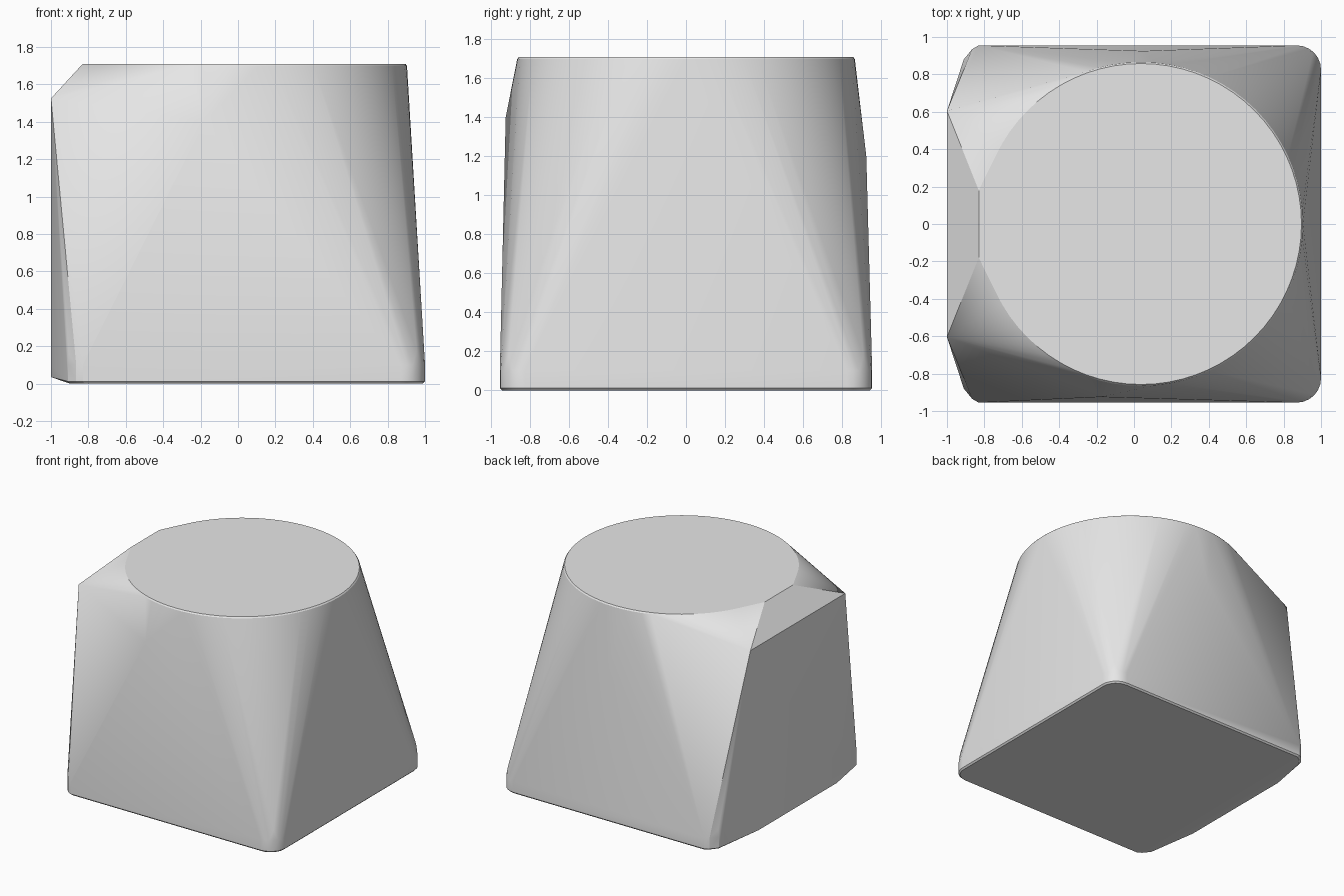
import bpy
import bmesh
from math import sin, cos, pi, radians

cube = bpy.data.objects.get("Cube")
if cube:
    bpy.data.objects.remove(cube, do_unlink=True)

grey = bpy.data.materials.new("plain grey")
grey.use_nodes = True
grey.diffuse_color = (0.8, 0.8, 0.8, 1)
grey.node_tree.nodes["Principled BSDF"].inputs["Base Color"].default_value = (0.8, 0.8, 0.8, 1)

HEIGHT = 1.71
HALF_Y = 0.955
points = []


def ring(radius, z, count=72):
    """Circle of the round top, slightly off centre."""
    for i in range(count):
        a = 2 * pi * i / count
        points.append((0.0375 + radius * cos(a), radius * sin(a), z))


def base_outline(z, inset=0.0):
    """Rounded corners on the +x side, chamfered corners on the -x side."""
    r = 0.13
    for side in (-1, 1):
        for i in range(7):
            a = pi / 2 * i / 6
            points.append((1 - r + (r - inset) * cos(a),
                           side * (HALF_Y - r + (r - inset) * sin(a)), z))
        for x, y in ((-0.83, HALF_Y), (-0.865, 0.935), (-0.91, 0.88)):
            points.append((x + inset, side * (y - inset), z))


# Round top with a fine bevel
ring(0.858, HEIGHT)
ring(0.866, HEIGHT - 0.01)

# Base with a fine bevel and short upright corners
base_outline(0, 0.012)
base_outline(0.012)
base_outline(0.1)

for side in (-1, 1):
    # Straight edge of the top, facing the lip
    points.append((-0.83, side * 0.18, HEIGHT))
    # Lip and the flat side below it
    points.append((-1, side * 0.605, 1.525))
    points.append((-1, side * 0.56, 0.1))
    points.append((-1, side * 0.5, 0.035))
    # Upper ends of the corners
    points.append((0.955, side * 0.91, 0.18))
    points.append((-0.905, side * 0.88, 0.16))

# Slight bulges of the front and the back
points.append((-0.18, -0.925, 1.4))
points.append((0.05, 0.925, 1.2))

# Skin over all the outlines
bm = bmesh.new()
for p in points:
    bm.verts.new(p)
bmesh.ops.convex_hull(bm, input=bm.verts)
loose = [v for v in bm.verts if not v.link_faces]
bmesh.ops.delete(bm, geom=loose, context='VERTS')
bmesh.ops.dissolve_limit(bm, angle_limit=radians(0.3), verts=bm.verts, edges=bm.edges)
bmesh.ops.recalc_face_normals(bm, faces=bm.faces)

mesh = bpy.data.meshes.new("tapered_body")
bm.to_mesh(mesh)
bm.free()
mesh.materials.append(grey)
body = bpy.data.objects.new("tapered_body", mesh)
bpy.context.collection.objects.link(body)

bpy.ops.object.select_all(action='DESELECT')
body.select_set(True)
bpy.context.view_layer.objects.active = body
bpy.ops.object.shade_smooth_by_angle(angle=radians(20))
